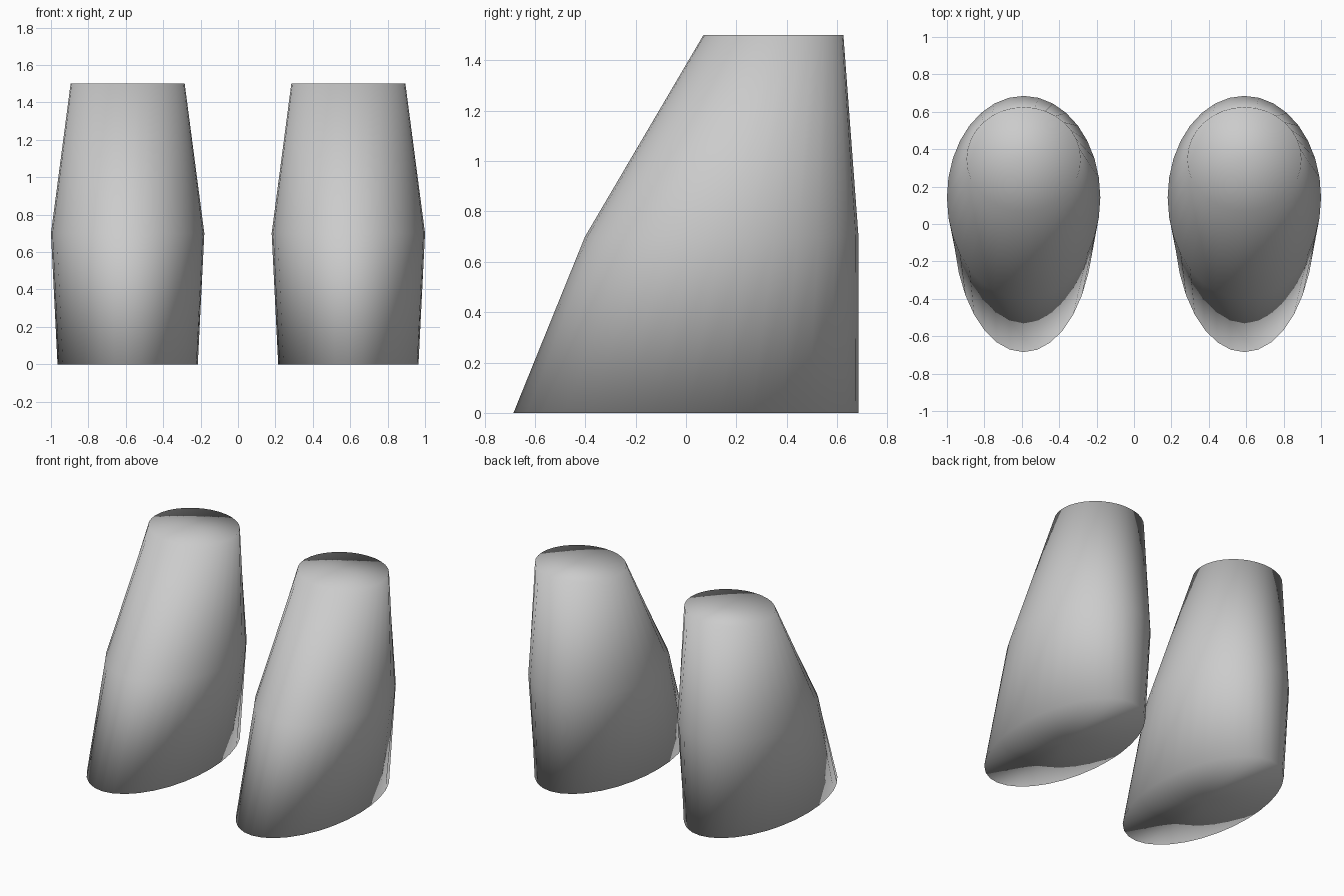
import bpy, bmesh, math

if "Cube" in bpy.data.objects:
    bpy.data.objects.remove(bpy.data.objects["Cube"])

SEGMENTS = 32
CENTRE_X = 0.59
# Elliptical sections: height, centre y, half width in x, half depth in y
SECTIONS = [
    (0.00, 0.000, 0.375, 0.685),
    (0.70, 0.142, 0.410, 0.543),
    (1.50, 0.347, 0.305, 0.278),
]

grey = bpy.data.materials.new("plain grey")
grey.diffuse_color = (0.6, 0.6, 0.6, 1)
grey.use_nodes = True
grey.node_tree.nodes["Principled BSDF"].inputs["Base Color"].default_value = grey.diffuse_color


def add_ring(bm, z, cy, rx, ry):
    angles = [2 * math.pi * i / SEGMENTS for i in range(SEGMENTS)]
    return [bm.verts.new((rx * math.cos(a), cy + ry * math.sin(a), z)) for a in angles]


def add_cap(bm, ring, z, cy):
    centre = bm.verts.new((0, cy, z))
    for i in range(SEGMENTS):
        bm.faces.new((ring[i], ring[(i + 1) % SEGMENTS], centre))


def make_boot(name, x):
    bm = bmesh.new()
    rings = [add_ring(bm, *s) for s in SECTIONS]
    # Side walls
    for low, high in zip(rings, rings[1:]):
        for i in range(SEGMENTS):
            j = (i + 1) % SEGMENTS
            bm.faces.new((low[i], low[j], high[j], high[i]))
    # Flat sole and flat top
    add_cap(bm, rings[0], SECTIONS[0][0], SECTIONS[0][1])
    add_cap(bm, rings[-1], SECTIONS[-1][0], SECTIONS[-1][1])
    bmesh.ops.recalc_face_normals(bm, faces=bm.faces[:])
    for f in bm.faces:
        f.smooth = True
    mesh = bpy.data.meshes.new(name)
    bm.to_mesh(mesh)
    bm.free()
    mesh.materials.append(grey)
    obj = bpy.data.objects.new(name, mesh)
    obj.location.x = x
    bpy.context.collection.objects.link(obj)


# Matching pair
make_boot("left_boot", -CENTRE_X)
make_boot("right_boot", CENTRE_X)
